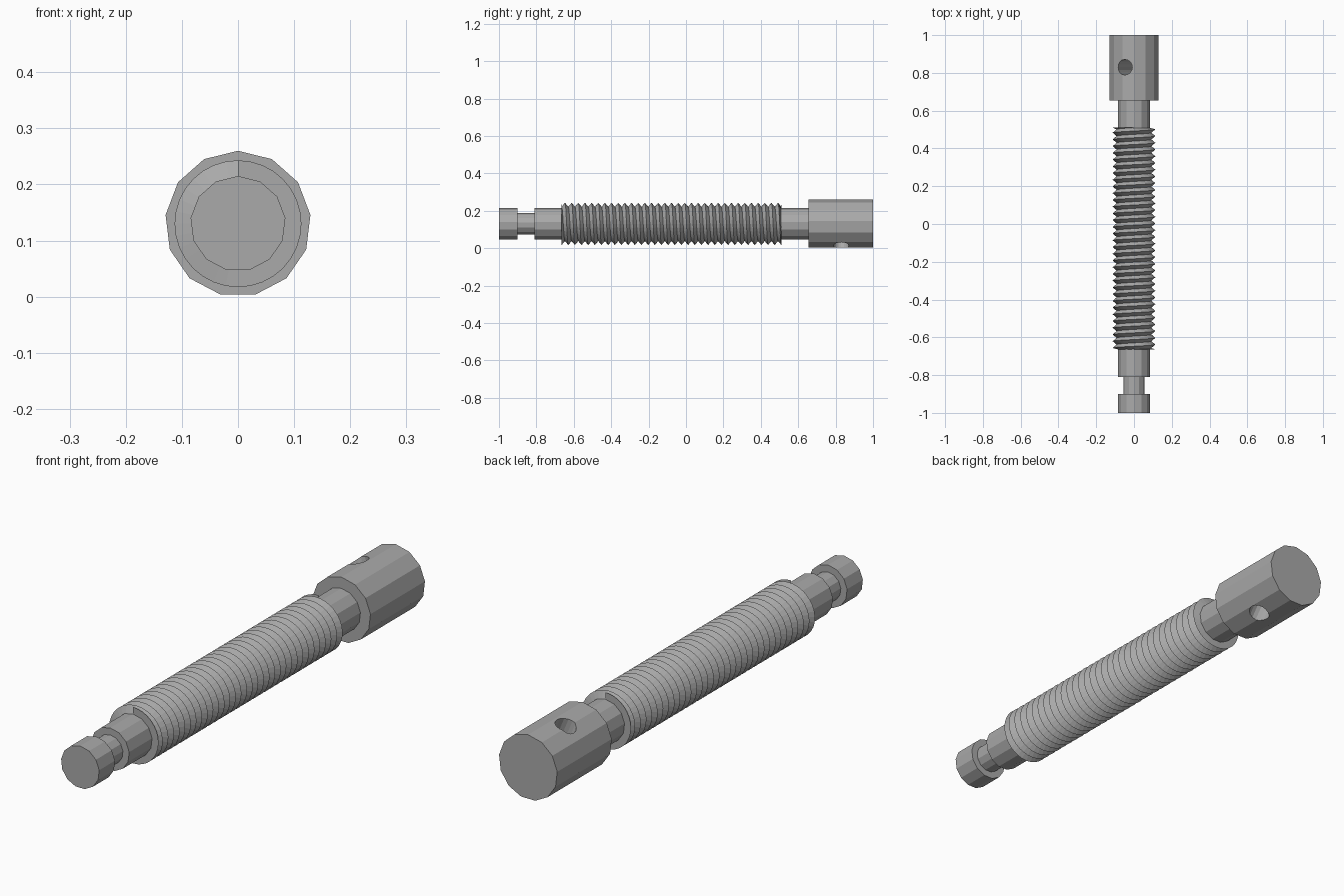
import bpy, bmesh, math
from mathutils import Vector

if "Cube" in bpy.data.objects:
    bpy.data.objects.remove(bpy.data.objects["Cube"])

AXIS_Z = 0.13
SIDES = 13

steel = bpy.data.materials.new("grey steel")
steel.use_nodes = True
steel.diffuse_color = (0.4, 0.4, 0.4, 1)
steel.node_tree.nodes["Principled BSDF"].inputs["Base Color"].default_value = (0.4, 0.4, 0.4, 1)


def make_object(name, bm):
    bmesh.ops.recalc_face_normals(bm, faces=bm.faces[:])
    mesh = bpy.data.meshes.new(name)
    bm.to_mesh(mesh)
    bm.free()
    mesh.materials.append(steel)
    obj = bpy.data.objects.new(name, mesh)
    bpy.context.collection.objects.link(obj)
    return obj


def turned(name, profile, sides=SIDES):
    """Capped solid turned about the long axis from (y, radius) steps."""
    bm = bmesh.new()
    rings = []
    for y, r in profile:
        angles = [math.tau * i / sides for i in range(sides)]
        rings.append([bm.verts.new((r * math.sin(a), y, AXIS_Z + r * math.cos(a))) for a in angles])
    for a, b in zip(rings, rings[1:]):
        for i in range(sides):
            j = (i + 1) % sides
            bm.faces.new((a[i], a[j], b[j], b[i]))
    bm.faces.new(rings[0])
    bm.faces.new(rings[-1])
    return make_object(name, bm)


def helical_thread(name, start, end, turns, root, crest, core, steps=32):
    """V thread as a helical strip, trimmed flat at both ends."""
    bm = bmesh.new()
    pitch = (end - start) / turns
    rows = []
    for k in range(-2, 2 * turns + 1):
        radius = crest if k % 2 else root
        row = []
        for j in range(steps + 1):
            a = math.tau * j / steps
            y = start + (k / 2 + j / steps) * pitch
            r = radius
            if k == -2 or k == 2 * turns:
                r = core
            y = min(max(y, start), end)
            row.append(bm.verts.new((r * math.sin(a), y, AXIS_Z + r * math.cos(a))))
        rows.append(row)
    for a, b in zip(rows, rows[1:]):
        for j in range(steps):
            bm.faces.new((a[j], a[j + 1], b[j + 1], b[j]))
    bmesh.ops.remove_doubles(bm, verts=bm.verts[:], dist=0.00001)
    return make_object(name, bm)


# Plain shaft with the retaining groove near its tip
turned("shaft", [(-1, 0.085), (-0.9, 0.085), (-0.9, 0.057), (-0.81, 0.057),
                 (-0.81, 0.085), (0.66, 0.085)])

# Threaded length
helical_thread("thread", -0.665, 0.51, 33, 0.092, 0.113, 0.08)

# Head with a slanted cross hole
head = turned("head", [(0.655, 0.13), (1, 0.13)])
bm = bmesh.new()
bmesh.ops.create_cone(bm, cap_ends=True, segments=16, radius1=0.041, radius2=0.041, depth=0.5)
cutter = make_object("hole_cutter", bm)
cutter.location = (0, 0.83, AXIS_Z)
cutter.rotation_euler = Vector((-0.05, 0, 0.12)).to_track_quat("Z", "Y").to_euler()
cutter.hide_render = True
cutter.hide_viewport = True
hole = head.modifiers.new("cross hole", "BOOLEAN")
hole.operation = "DIFFERENCE"
hole.solver = "EXACT"
hole.object = cutter
